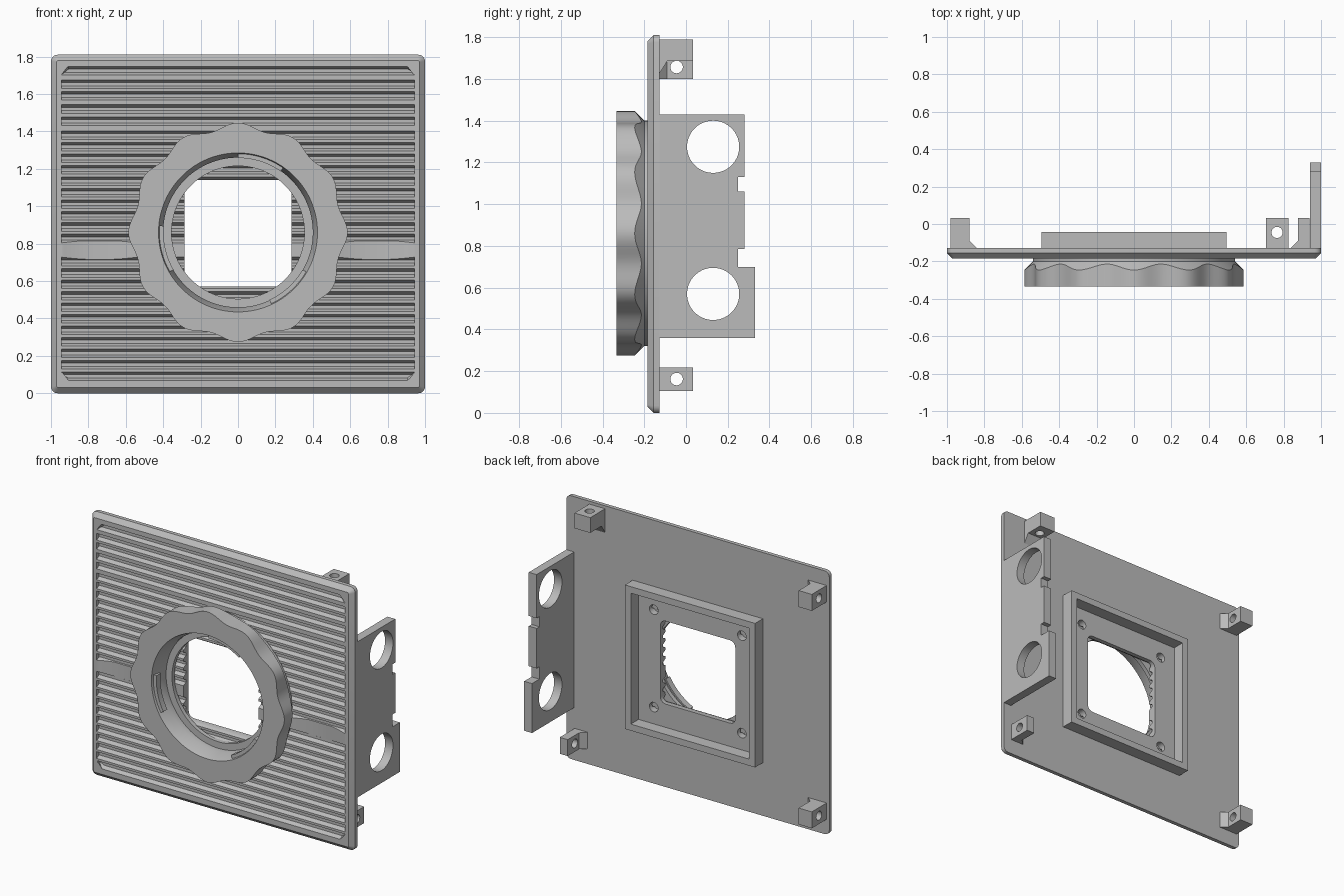
import bpy, bmesh
from math import sin, cos, pi, radians

if "Cube" in bpy.data.objects:
    bpy.data.objects.remove(bpy.data.objects["Cube"])

gray = bpy.data.materials.new("plain_gray")
gray.use_nodes = True
gray.diffuse_color = (0.5, 0.5, 0.5, 1)
gray.node_tree.nodes["Principled BSDF"].inputs["Base Color"].default_value = (0.5, 0.5, 0.5, 1)

FRONT, BACK = -0.185, -0.128   # panel faces along y
CZ = 0.86                      # height of the opening's centre


def build(name, lofts, closed=False):
    """One object from several lofts, each a list of equal rings of points."""
    bm = bmesh.new()
    for rings in lofts:
        vs = [[bm.verts.new(p) for p in ring] for ring in rings]
        n = len(vs[0])
        for a, b in zip(vs, vs[1:] + ([vs[0]] if closed else [])):
            for i in range(n):
                j = (i + 1) % n
                bm.faces.new((a[i], a[j], b[j], b[i]))
        if not closed:
            bm.faces.new(vs[0])
            bm.faces.new(vs[-1])
    bmesh.ops.recalc_face_normals(bm, faces=bm.faces)
    mesh = bpy.data.meshes.new(name)
    bm.to_mesh(mesh)
    bm.free()
    mesh.materials.append(gray)
    obj = bpy.data.objects.new(name, mesh)
    bpy.context.collection.objects.link(obj)
    return obj


def ring(pts, axis, d):
    place = {"x": lambda a, b: (d, a, b), "y": lambda a, b: (a, d, b), "z": lambda a, b: (a, b, d)}
    return [place[axis](a, b) for a, b in pts]


def prism(pts, axis, lo, hi):
    return [ring(pts, axis, lo), ring(pts, axis, hi)]


def circle(cx, cy, r, n=40):
    return [(cx + r * cos(2 * pi * i / n), cy + r * sin(2 * pi * i / n)) for i in range(n)]


def rounded(hw, hh, cy, r, steps=5):
    pts = []
    for k, (sx, sy) in enumerate(((1, 1), (-1, 1), (-1, -1), (1, -1))):
        for i in range(steps + 1):
            t = pi / 2 * (k + i / steps)
            pts.append((sx * (hw - r) + r * cos(t), cy + sy * (hh - r) + r * sin(t)))
    return pts


def box(a0, a1, b0, b1):
    return [(a0, b0), (a1, b0), (a1, b1), (a0, b1)]


def cut(obj, lofts):
    cutter = build("cutter", lofts)
    mod = obj.modifiers.new("cut", "BOOLEAN")
    mod.operation, mod.solver, mod.object = "DIFFERENCE", "EXACT", cutter
    bpy.context.view_layer.objects.active = obj
    bpy.ops.object.modifier_apply(modifier=mod.name)
    bpy.data.objects.remove(cutter)


def smooth(obj):
    bpy.ops.object.select_all(action="DESELECT")
    obj.select_set(True)
    bpy.context.view_layer.objects.active = obj
    bpy.ops.object.shade_smooth_by_angle(angle=radians(30))


# Front panel with chamfered front edge
H = 0.905
panel = build("front_panel", [[ring(rounded(1, H, H, 0.035), "y", BACK),
                               ring(rounded(1, H, H, 0.035), "y", FRONT + 0.03),
                               ring(rounded(0.97, H - 0.03, H, 0.01), "y", FRONT)]])


# Horizontal grooves, outermost ones with trimmed corners
def groove(z, top=0.945, bottom=0.945):
    def section(h, y):
        return ring([(-bottom, z - h), (bottom, z - h), (top, z + h), (-top, z + h)], "y", y)
    return [section(0.026, FRONT - 0.006), section(0.009, FRONT + 0.027)]


levels = [1.38 - 0.0614 * k for k in range(22) if k != 10]
grooves = [groove(z) for z in levels[:-1] + [1.455, 1.52, 1.59, 1.653]]
grooves += [groove(1.725, top=0.905), groove(levels[-1], bottom=0.905)]
cut(panel, grooves)

# Shallow finger scoops on both sides of the knob
R, DEPTH = 0.81, 0.025
cut(panel, [prism(circle(s * 0.74, FRONT - R + DEPTH, R, 240), "z", 0.715, 0.815) for s in (-1, 1)])

# Square window and blind screw holes in the back
cut(panel, [prism(rounded(0.285, 0.285, CZ - 0.005, 0.04), "y", -0.3, 0.1)])
cut(panel, [prism(circle(sx * 0.335, CZ + sz * 0.335, 0.033, 24), "y", BACK - 0.047, 0)
            for sx in (-1, 1) for sz in (-1, 1)])
smooth(panel)

# Scalloped knob ring, with the rear chamfer following the waves
N = 180
angles = [2 * pi * i / N for i in range(N)]


def lathe(radius, y):
    return [(radius * cos(t), y, CZ + radius * sin(t)) for t in angles]


def wave(t):
    return 0.57 + 0.016 * cos(12 * t)


rim_front = [(wave(t) * cos(t), -0.333, CZ + wave(t) * sin(t)) for t in angles]
rim_back = [(wave(t) * cos(t), -0.2 - (wave(t) - 0.54), CZ + wave(t) * sin(t)) for t in angles]
knob = build("knob_ring", [[lathe(0.54, FRONT + 0.004), lathe(0.54, -0.2), rim_back, rim_front,
                            lathe(0.425, -0.333), lathe(0.4, -0.25), lathe(0.4, -0.21),
                            lathe(0.355, -0.21), lathe(0.355, FRONT + 0.004)]], closed=True)
smooth(knob)

# Three locking tabs inside the knob
tabs = []
for start in (55, 175, 295):
    arc = [radians(start + 35 * i / 12) for i in range(13)]
    pts = [(0.398 * cos(t), CZ + 0.398 * sin(t)) for t in arc]
    pts += [(0.43 * cos(t), CZ + 0.43 * sin(t)) for t in reversed(arc)]
    tabs.append(prism(pts, "y", -0.318, -0.275))
smooth(build("locking_tabs", tabs))

# Raised square frame on the back
frame = build("back_frame", [prism(box(-0.495, 0.495, CZ - 0.495, CZ + 0.495), "y", BACK - 0.002, -0.043)])
cut(frame, [prism(box(-0.45, 0.45, CZ - 0.45, CZ + 0.45), "y", -0.3, 0.1)])

# Side bracket with notched edge and two round holes
outline = [(BACK - 0.002, 0.36), (0.33, 0.36), (0.33, 0.7), (0.25, 0.7), (0.25, 0.785), (0.28, 0.785),
           (0.28, 1.06), (0.25, 1.06), (0.25, 1.13), (0.28, 1.13), (0.28, 1.43), (BACK - 0.002, 1.43)]
bracket = build("side_bracket", [prism(outline, "x", 0.94, 1.0)])
cut(bracket, [prism(circle(0.13, z, 0.125, 64), "x", 0.8, 1.2) for z in (0.57, 1.275)])
smooth(bracket)


# Mounting lugs: a block with a corner gusset and a cross hole
def lug_outline(outer, inner):
    g = inner + (0.04 if inner > outer else -0.04)
    return [(outer, BACK - 0.002), (outer, 0.033), (inner, 0.033), (inner, -0.09), (g, BACK), (g, BACK - 0.002)]


for name, outer, inner, z in (("upper_right_lug", -0.98, -0.88, 1.6),
                              ("lower_right_lug", -0.98, -0.88, 0.105),
                              ("lower_left_lug", 0.937, 0.877, 0.105)):
    lug = build(name, [prism(lug_outline(outer, inner), "z", z, z + 0.113)])
    cut(lug, [prism(circle(-0.045, z + 0.057, 0.03, 24), "x", -1.2, 1.2)])
    smooth(lug)

top_outline = [(BACK - 0.002, 1.79), (0.033, 1.79), (0.033, 1.685), (-0.09, 1.685), (BACK, 1.625), (BACK - 0.002, 1.625)]
top_lug = build("upper_left_lug", [prism(top_outline, "x", 0.705, 0.825)])
cut(top_lug, [prism(circle(0.765, -0.045, 0.03, 24), "z", 1.5, 1.9)])
smooth(top_lug)
